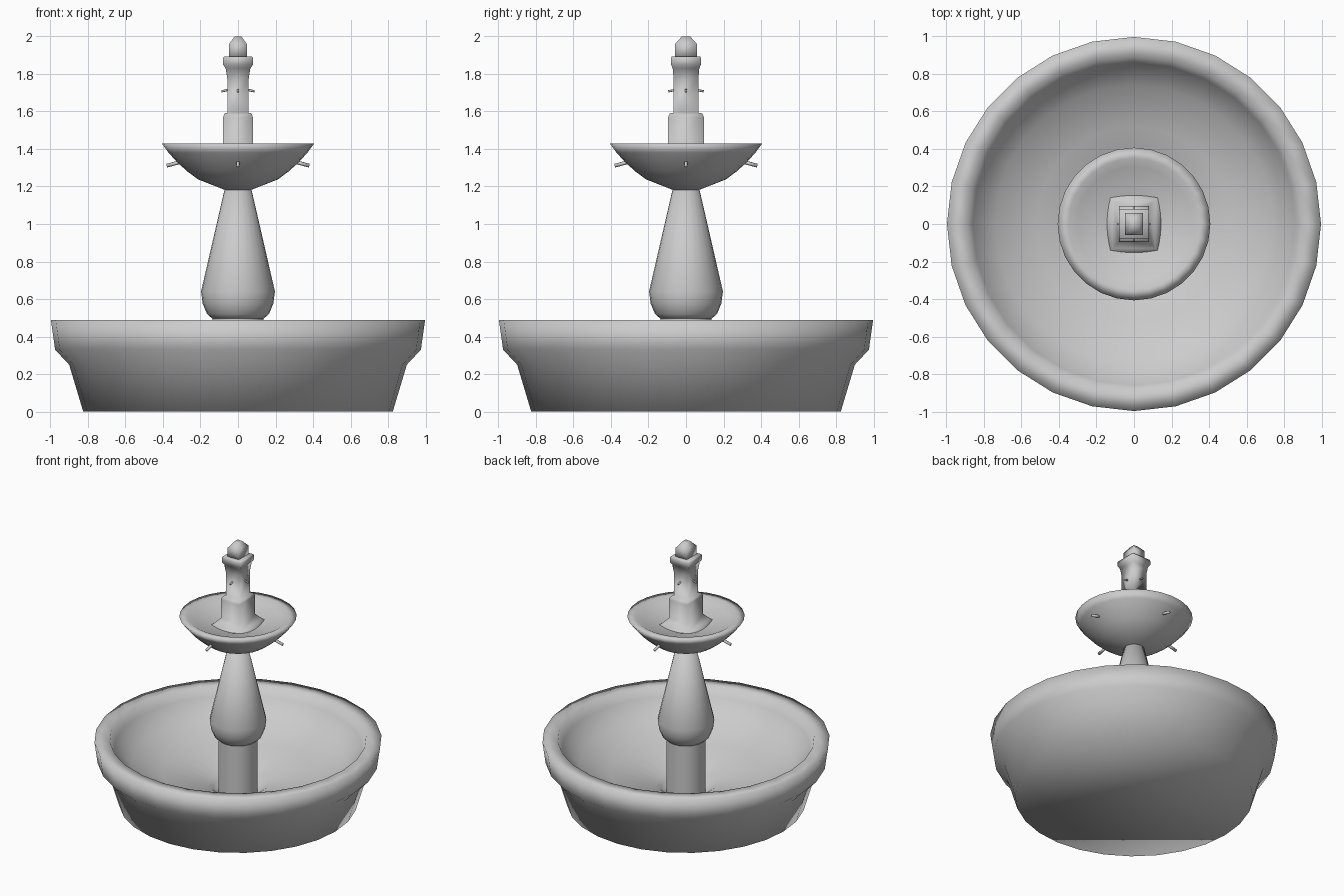
import bpy
import bmesh
from math import cos, sin, pi, sqrt
from mathutils import Vector

cube = bpy.data.objects.get("Cube")
if cube:
    bpy.data.objects.remove(cube)

# One stone colour for everything
stone = bpy.data.materials.new("grey_stone")
stone.use_nodes = True
GREY = (0.6, 0.6, 0.6, 1)
stone.diffuse_color = GREY
bsdf = stone.node_tree.nodes["Principled BSDF"]
bsdf.inputs["Base Color"].default_value = GREY
bsdf.inputs["Roughness"].default_value = 0.8


def finish(name, bm):
    bmesh.ops.recalc_face_normals(bm, faces=bm.faces)
    for face in bm.faces:
        face.smooth = True
    mesh = bpy.data.meshes.new(name)
    bm.to_mesh(mesh)
    bm.free()
    mesh.materials.append(stone)
    obj = bpy.data.objects.new(name, mesh)
    bpy.context.collection.objects.link(obj)
    return obj


def loft(name, rings, sides, phase=0.0, caps=True):
    """Skin a stack of (x radius, y radius, z) rings; caps close both ends."""
    bm = bmesh.new()
    loops = []
    for rx, ry, z in rings:
        angles = [phase + 2 * pi * i / sides for i in range(sides)]
        loops.append([bm.verts.new((rx * cos(a), ry * sin(a), z)) for a in angles])
    for low, high in zip(loops, loops[1:]):
        for i in range(sides):
            j = (i + 1) % sides
            bm.faces.new((low[i], low[j], high[j], high[i]))
    if caps:
        bm.faces.new(loops[0][::-1])
        bm.faces.new(loops[-1])
    return finish(name, bm)


def lathe(name, profile, sides, caps=True):
    return loft(name, [(r, r, z) for r, z in profile], sides, caps=caps)


def square_stack(name, levels):
    """Rectangular tower from (half width, half depth, z) levels."""
    k = sqrt(2)
    return loft(name, [(x * k, y * k, z) for x, y, z in levels], 4, pi / 4)


def spout(name, start, end, radius, angle):
    """Small tube between two (distance, z) points, turned about z."""
    a, b = (Vector((r * cos(angle), r * sin(angle), z)) for r, z in (start, end))
    bm = bmesh.new()
    bmesh.ops.create_cone(bm, cap_ends=True, segments=8, radius1=radius,
                          radius2=radius, depth=(b - a).length)
    turn = (b - a).to_track_quat('Z', 'Y').to_matrix().to_4x4()
    turn.translation = (a + b) / 2
    bm.transform(turn)
    return finish(name, bm)


# Large lower basin: outer wall, lip, deep inner bowl with a central drain pit
lathe("lower_basin", [
    (0.825, 0), (0.9, 0.25), (0.975, 0.33), (0.997, 0.487),
    (0.89, 0.487), (0.86, 0.42), (0.74, 0.315), (0.52, 0.22),
    (0.21, 0.15), (0.17, 0.12), (0.12, 0.08)], 28)

# Pedestal, open where it is buried, and vase-shaped column
lathe("pedestal", [(0.136, 0.06), (0.136, 0.52)], 24, caps=False)
lathe("vase_column", [
    (0.13, 0.49), (0.165, 0.52), (0.188, 0.575), (0.197, 0.64),
    (0.068, 1.2)], 24)

# Upper bowl with a shallow inside
lathe("upper_bowl", [
    (0.066, 1.18), (0.213, 1.238), (0.27, 1.28), (0.325, 1.33),
    (0.37, 1.38), (0.407, 1.43), (0.35, 1.43), (0.305, 1.405),
    (0.2, 1.385), (0.14, 1.365), (0.05, 1.35)], 28)

# Square tower: flared foot, block, shaft and capital
square_stack("tower", [
    (0.17, 0.18, 1.345), (0.115, 0.13, 1.39), (0.079, 0.095, 1.43),
    (0.079, 0.095, 1.57), (0.072, 0.087, 1.59), (0.057, 0.066, 1.592),
    (0.057, 0.066, 1.775), (0.066, 0.071, 1.83), (0.08, 0.08, 1.85),
    (0.08, 0.08, 1.885), (0.075, 0.076, 1.893)])
square_stack("finial", [
    (0.047, 0.058, 1.88), (0.047, 0.058, 1.96), (0.018, 0.022, 2.0)])

# Water spouts on the bowl and the tower, one per side
for i, side in enumerate(("left", "back", "right", "front")):
    turn = i * pi / 2
    spout("bowl_spout_" + side, (0.29, 1.335), (0.38, 1.311), 0.01, turn)
    spout("tower_spout_" + side, (0.05, 1.716), (0.088 + 0.006 * (i % 2), 1.707), 0.006, turn)
